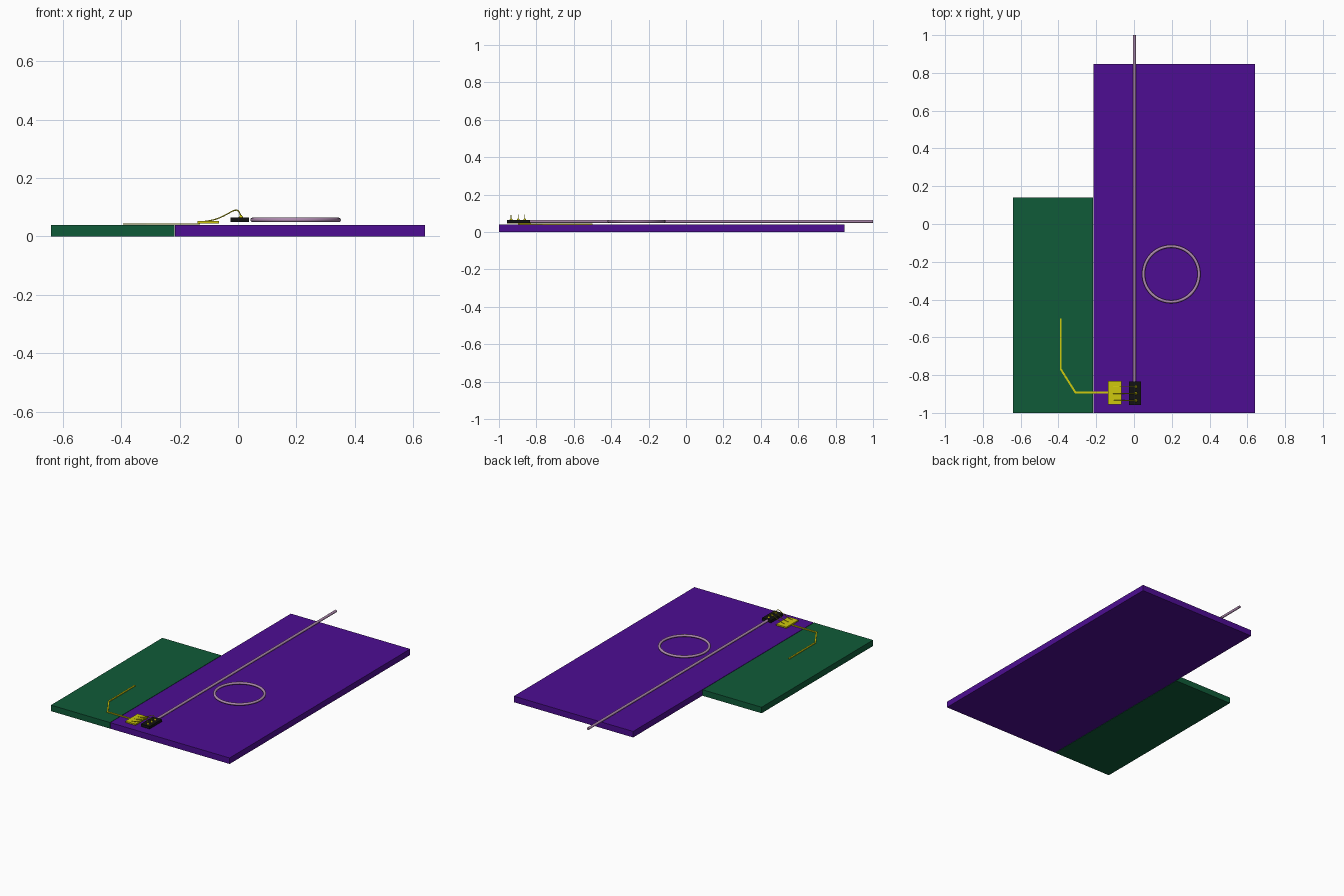
import bpy, bmesh, math
from mathutils import Vector

if "Cube" in bpy.data.objects:
    bpy.data.objects.remove(bpy.data.objects["Cube"])


def material(name, rgb):
    m = bpy.data.materials.new(name)
    m.diffuse_color = (*rgb, 1)
    m.use_nodes = True
    m.node_tree.nodes["Principled BSDF"].inputs["Base Color"].default_value = m.diffuse_color
    return m


GREEN = material("board green", (0.005, 0.105, 0.04))
PURPLE = material("substrate purple", (0.075, 0.004, 0.29))
PINK = material("waveguide mauve", (0.42, 0.25, 0.42))
BLACK = material("chip black", (0.006, 0.006, 0.006))
GOLD = material("contact gold", (0.62, 0.58, 0.004))


def finish(name, bm, mat, smooth=False):
    bmesh.ops.recalc_face_normals(bm, faces=bm.faces)
    me = bpy.data.meshes.new(name)
    bm.to_mesh(me)
    bm.free()
    me.materials.append(mat)
    ob = bpy.data.objects.new(name, me)
    bpy.context.collection.objects.link(ob)
    if smooth:
        bpy.context.view_layer.objects.active = ob
        ob.select_set(True)
        bpy.ops.object.shade_smooth_by_angle(angle=math.radians(40))
        ob.select_set(False)
    return ob


def box(name, mat, x0, x1, y0, y1, z0, z1):
    bm = bmesh.new()
    bmesh.ops.create_cube(bm, size=1)
    for v in bm.verts:
        v.co = Vector(((x0 + x1) / 2 + v.co.x * (x1 - x0),
                       (y0 + y1) / 2 + v.co.y * (y1 - y0),
                       (z0 + z1) / 2 + v.co.z * (z1 - z0)))
    return finish(name, bm, mat)


def sweep(name, mat, path, profile, closed=False, up=Vector((0, 0, 1)), smooth=False):
    """Sweep a (side, up) profile along a path, mitring the corners."""
    bm = bmesh.new()
    n, k = len(path), len(profile)
    path = [Vector(p) for p in path]
    rings = []
    for i, p in enumerate(path):
        a = path[i - 1] if i or closed else p
        b = path[(i + 1) % n] if i < n - 1 or closed else p
        d0, d1 = (p - a).normalized(), (b - p).normalized()
        t = (d0 + d1).normalized()
        ref = d1 if d1.length else d0
        side = t.cross(up).normalized()
        top = side.cross(t)
        mitre = 1 / max(0.5, t.dot(ref))
        rings.append([bm.verts.new(p + side * s * mitre + top * h) for s, h in profile])
    for i in range(n if closed else n - 1):
        r, q = rings[i], rings[(i + 1) % n]
        for j in range(k):
            bm.faces.new((r[j], r[(j + 1) % k], q[(j + 1) % k], q[j]))
    if not closed:
        bm.faces.new(rings[0])
        bm.faces.new(rings[-1])
    return finish(name, bm, mat, smooth)


def rect(w, h):
    return [(-w / 2, -h / 2), (w / 2, -h / 2), (w / 2, h / 2), (-w / 2, h / 2)]


def circle(r, k):
    return [(r * math.cos(2 * math.pi * i / k), r * math.sin(2 * math.pi * i / k)) for i in range(k)]


# Base slabs
box("circuit_board", GREEN, -0.64, -0.218, -1, 0.14, 0, 0.039)
box("substrate", PURPLE, -0.215, 0.64, -1, 0.848, 0, 0.039)

# Straight waveguide and ring resonator
sweep("straight_waveguide", PINK, [(0.002, -0.84, 0.0565), (0.002, 1.0, 0.0565)],
      circle(0.008, 12), smooth=True)
ring = [(0.197 + 0.147 * math.cos(a), -0.265 + 0.147 * math.sin(a), 0.0565)
        for a in (2 * math.pi * i / 64 for i in range(64))]
sweep("ring_resonator", PINK, ring, circle(0.008, 12), closed=True, smooth=True)

# Laser chip and contact pad
box("laser_chip", BLACK, -0.026, 0.038, -0.958, -0.834, 0.049, 0.065)
box("contact_pad", GOLD, -0.138, -0.065, -0.956, -0.83, 0.044, 0.053)

# Flat trace running across the board
sweep("board_trace", GOLD, [(-0.13, -0.892, 0.0425), (-0.31, -0.892, 0.0425),
                            (-0.388, -0.768, 0.0425), (-0.388, -0.5, 0.0425)], rect(0.01, 0.005))

# Bond wires with their ball ends
ctrl = [Vector(p) for p in ((-0.112, 0, 0.052), (-0.03, 0, 0.058), (-0.002, 0, 0.125), (0.01, 0, 0.066))]
for i, y in enumerate((-0.862, -0.897, -0.935)):
    path = []
    for s in range(15):
        t = s / 14
        w = ((1 - t) ** 3, 3 * t * (1 - t) ** 2, 3 * t * t * (1 - t), t ** 3)
        path.append(sum((c * f for c, f in zip(ctrl, w)), Vector((0, y, 0))))
    sweep(f"bond_wire_{i + 1}", GOLD, path, circle(0.002, 8), up=Vector((0, 1, 0)), smooth=True)
    bm = bmesh.new()
    bmesh.ops.create_cone(bm, cap_ends=True, segments=12, radius1=0.008, radius2=0.003, depth=0.008)
    bmesh.ops.translate(bm, verts=bm.verts, vec=(0.01, y, 0.069))
    finish(f"wire_ball_{i + 1}", bm, GOLD, True)
